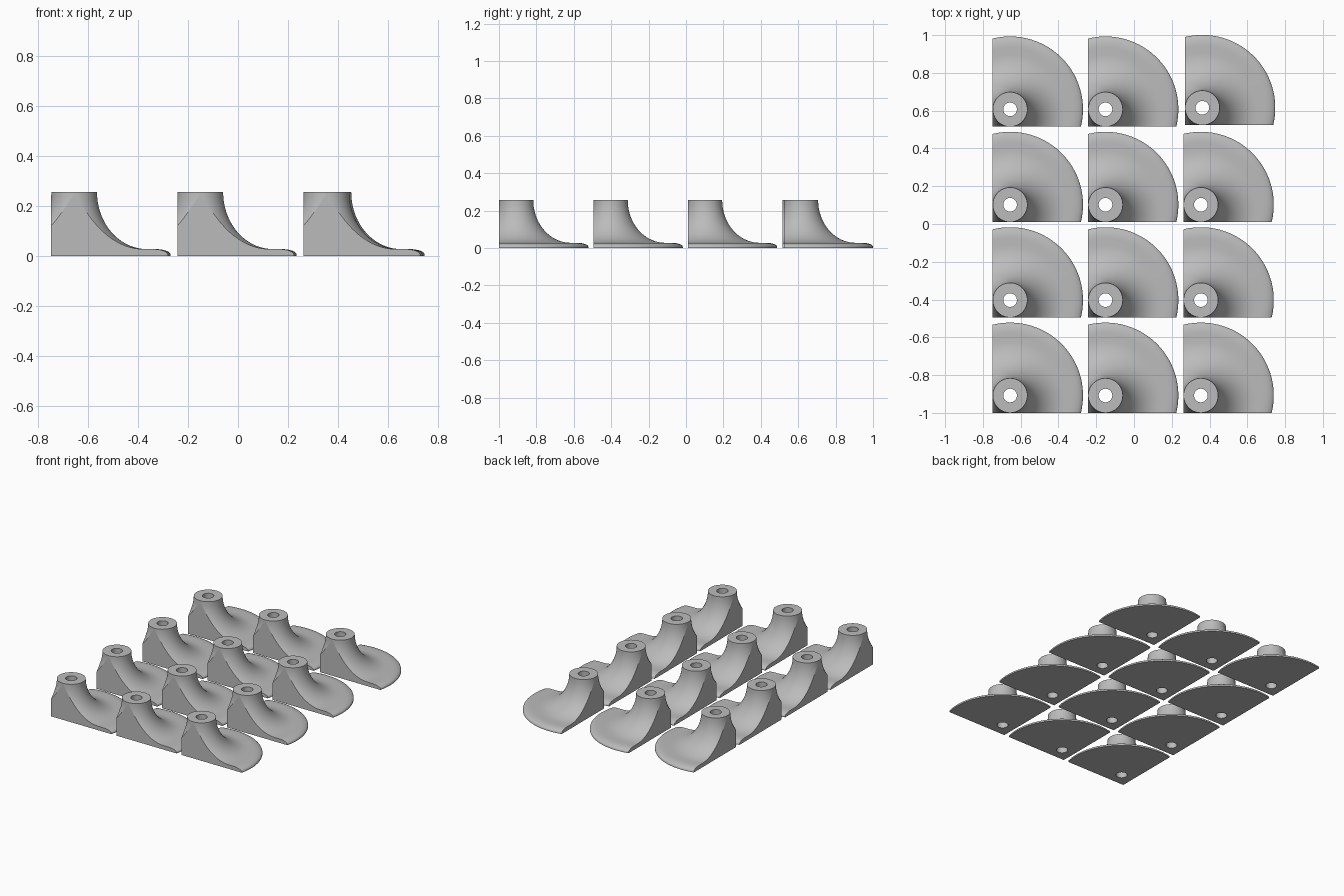
import bpy, bmesh, math
from mathutils import Vector

if "Cube" in bpy.data.objects:
    bpy.data.objects.remove(bpy.data.objects["Cube"])

HEIGHT, BASE = 0.256, 0.028        # boss top, foot plate thickness
BOSS, HOLE, RIM = 0.0915, 0.036, 0.386
CUT = 0.092                        # distance from axis to the two flat sides
FLARE, ROUND = 0.20, 0.06          # widths of the concave flare and the rounded rim
PITCH, SIDES = 0.505, 96

grey = bpy.data.materials.new("plain grey")
grey.diffuse_color = (0.5, 0.5, 0.5, 1)
grey.use_nodes = True
grey.node_tree.nodes["Principled BSDF"].inputs["Base Color"].default_value = grey.diffuse_color


def foot_profile():
    """Closed radius/height outline: hole wall, boss top, flare, plate, rim, underside."""
    pts = [(HOLE, 0), (HOLE, HEIGHT)]
    for i in range(19):            # concave flare
        a = math.pi / 2 * i / 18
        pts.append((BOSS + FLARE * (1 - math.cos(a)),
                    HEIGHT - (HEIGHT - BASE) * math.sin(a)))
    for i in range(9):             # rounded rim
        a = math.pi / 2 * i / 8
        pts.append((RIM - ROUND + ROUND * math.sin(a),
                    0.006 + (BASE - 0.006) * math.cos(a)))
    return pts + [(RIM, 0)]


def build_foot():
    bm = bmesh.new()
    prof = foot_profile()
    n = len(prof)
    # revolve the outline around the hole axis
    rings = []
    for s in range(SIDES):
        t = 2 * math.pi * (s + 0.5) / SIDES
        rings.append([bm.verts.new((r * math.cos(t), r * math.sin(t), z)) for r, z in prof])
    for s in range(SIDES):
        a, b = rings[s], rings[(s + 1) % SIDES]
        for i in range(n):
            j = (i + 1) % n
            bm.faces.new((a[i], b[i], b[j], a[j])).smooth = True
    bmesh.ops.recalc_face_normals(bm, faces=bm.faces)
    # slice two flat sides and cap them
    for normal in (Vector((-1, 0, 0)), Vector((0, -1, 0))):
        geom = bm.verts[:] + bm.edges[:] + bm.faces[:]
        bmesh.ops.bisect_plane(bm, geom=geom, dist=1e-6, plane_co=normal * CUT,
                               plane_no=normal, clear_outer=True)
        border = [e for e in bm.edges if e.is_boundary]
        caps = bmesh.ops.holes_fill(bm, edges=border, sides=0)["faces"]
        for f in caps:
            f.smooth = False
    bmesh.ops.recalc_face_normals(bm, faces=bm.faces)
    # crisp edges at the boss top, hole, rim and flat sides
    for e in bm.edges:
        flat_side = any(not f.smooth for f in e.link_faces)
        if flat_side or e.calc_face_angle(0) > math.radians(32):
            e.smooth = False
    mesh = bpy.data.meshes.new("corner_foot")
    bm.to_mesh(mesh)
    bm.free()
    mesh.materials.append(grey)
    return mesh


# grid of identical feet, the last one set slightly apart
foot = build_foot()
for row in range(4):
    for col in range(3):
        obj = bpy.data.objects.new(f"corner_foot_{row + 1}_{col + 1}", foot)
        gap = 0.008 if (row, col) == (3, 2) else 0
        obj.location = (-0.748 + CUT + PITCH * col + gap,
                        -1.0 + CUT + PITCH * row + gap, 0)
        bpy.context.collection.objects.link(obj)
